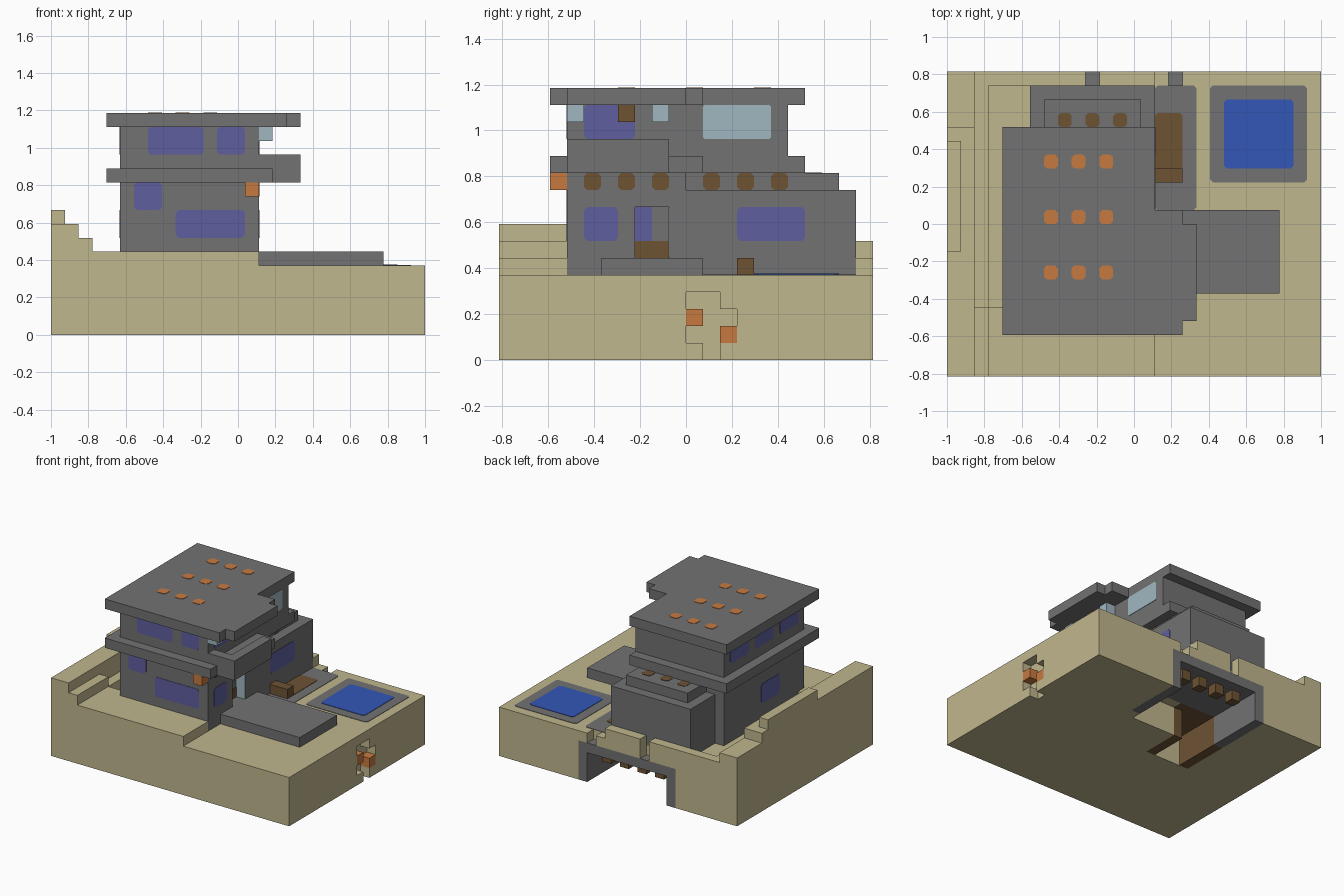
import bpy
import bmesh
from mathutils import Vector

cube = bpy.data.objects.get("Cube")
if cube:
    bpy.data.objects.remove(cube, do_unlink=True)

U = 2 / 27                       # size of one building block
NX, NY = 27, 22                  # blocks along x and y
DIRS = [Vector(d) for d in ((1, 0, 0), (-1, 0, 0), (0, 1, 0), (0, -1, 0), (0, 0, 1), (0, 0, -1))]


def material(name, code):
    """Flat material from an sRGB hex code."""
    rgb = [int(code[k:k + 2], 16) / 255 for k in (0, 2, 4)]
    col = [c / 12.92 if c < 0.04 else ((c + 0.055) / 1.055) ** 2.4 for c in rgb] + [1]
    m = bpy.data.materials.new(name)
    m.use_nodes = True
    m.diffuse_color = col
    m.node_tree.nodes["Principled BSDF"].inputs["Base Color"].default_value = col
    return m


SAND = material("sand", "c0b78e")
GRAY = material("gray_concrete", "727272")
PURPLE = material("violet_window", "5f5fa0")
GLASS = material("pale_glass", "a0b7c0")
ORANGE = material("orange_lamp", "c67a40")
BROWN = material("brown_wood", "6d5334")
BLUE = material("pool_water", "3457b8")


def point(i, j, k):
    """Block coordinates to model space."""
    return Vector(((i - NX / 2) * U, (j - NY / 2) * U, k * U))


def finish(name, bm, mat):
    mesh = bpy.data.meshes.new(name)
    bm.to_mesh(mesh)
    bm.free()
    mesh.materials.append(mat)
    bpy.context.collection.objects.link(bpy.data.objects.new(name, mesh))


cells = {}                       # block position -> part name
parts = {}                       # part name -> material


def fill(name, mat, xr, yr, zr):
    parts[name] = mat
    for i in range(*xr):
        for j in range(*yr):
            for k in range(*zr):
                cells[i, j, k] = name


def carve(xr, yr, zr):
    for i in range(*xr):
        for j in range(*yr):
            for k in range(*zr):
                cells.pop((i, j, k), None)


def build_part(name, mat):
    """Make the outer skin of all blocks of one part."""
    bm = bmesh.new()
    for cell, owner in cells.items():
        if owner != name:
            continue
        c = Vector(cell)
        for d in DIRS:
            if tuple(int(v) for v in c + d) in cells:
                continue
            a = Vector((d.y, d.z, d.x))
            b = d.cross(a)
            mid = c + Vector((0.5, 0.5, 0.5)) + d / 2
            ring = [mid + (a * s + b * t) / 2 for s, t in ((-1, -1), (1, -1), (1, 1), (-1, 1))]
            bm.faces.new([bm.verts.new(point(*p)) for p in ring])
    bmesh.ops.remove_doubles(bm, verts=bm.verts, dist=U / 50)
    bmesh.ops.dissolve_limit(bm, angle_limit=0.01, verts=bm.verts, edges=bm.edges)
    finish(name, bm, mat)


def plate(name, mat, normal, level, r0, r1, lift=0.003, cut=0.2):
    """Thin panel with clipped corners, lying on a block face."""
    n = Vector(normal)
    axis = [abs(v) for v in normal].index(1)
    others = [k for k in range(3) if k != axis]
    (a0, a1), (b0, b1) = r0, r1
    c = cut
    outline = [(a0 + c, b0), (a1 - c, b0), (a1, b0 + c), (a1, b1 - c),
               (a1 - c, b1), (a0 + c, b1), (a0, b1 - c), (a0, b0 + c)]
    bm = bmesh.new()
    verts = []
    for a, b in outline:
        p = [0, 0, 0]
        p[axis], p[others[0]], p[others[1]] = level, a, b
        verts.append(bm.verts.new(point(*p)))
    face = bm.faces.new(verts)
    solid = bmesh.ops.extrude_face_region(bm, geom=[face])
    moved = [v for v in solid["geom"] if isinstance(v, bmesh.types.BMVert)]
    bmesh.ops.translate(bm, verts=moved, vec=n * lift)
    bmesh.ops.recalc_face_normals(bm, faces=bm.faces)
    finish(name, bm, mat)


# Stepped ground
def ground_height(i, j):
    if i < 2:
        if i == 0 and 9 <= j < 17:
            return 9
        return 7 if j >= 18 and i == 0 else 8 if j < 18 else 7
    if i == 2:
        return 7 if j < 5 else 6
    if i < 15 and (j < 4 or j == 21):
        return 6
    return 6 if i < 5 and j < 5 else 5


for i in range(NX):
    for j in range(NY):
        fill("ground", SAND, (i, i + 1), (j, j + 1), (0, ground_height(i, j)))

# Garage cut under the back, open below
fill("garage_shell", GRAY, (7, 18), (16, 22), (0, 4))
fill("garage_back", BROWN, (7, 12), (11, 16), (0, 4))
carve((8, 17), (15, 22), (0, 3))
carve((8, 11), (11, 15), (0, 3))
for i in (10, 16):
    carve((i, i + 1), (21, 22), (4, 7))
for i in (9, 11, 13, 15):
    fill("garage_lamps", BROWN, (i, i + 1), (20, 21), (2, 3))

# Small side cave with lamps
carve((26, 27), (11, 13), (1, 4))
carve((26, 27), (13, 14), (2, 3))
carve((26, 27), (12, 13), (0, 1))
fill("cave_lamps", ORANGE, (26, 27), (11, 12), (2, 3))
fill("cave_lamps", ORANGE, (26, 27), (13, 14), (1, 2))

# Lower floor with back extension and door recess
fill("lower_floor", GRAY, (5, 14), (4, 17), (5, 11))
fill("lower_floor", GRAY, (14, 15), (4, 11), (5, 11))
fill("back_extension", GRAY, (6, 15), (11, 21), (5, 10))
fill("back_extension", GRAY, (7, 14), (11, 20), (10, 11))
carve((14, 15), (8, 10), (6, 9))
fill("entry_lamp", ORANGE, (14, 15), (3, 4), (10, 11))
fill("entrance_platform", GRAY, (15, 24), (6, 12), (5, 6))
fill("bench", BROWN, (15, 17), (14, 15), (5, 6))

# Upper floor between two stepped slabs
fill("upper_floor", GRAY, (5, 15), (4, 17), (12, 15))
for name, k, front in (("middle_slab", 11, 16), ("roof", 15, 17)):
    fill(name, GRAY, (4, front), (3, 4), (k, k + 1))
    fill(name, GRAY, (4, 18), (4, 10), (k, k + 1))
    fill(name, GRAY, (4, 17), (10, 12), (k, k + 1))
    fill(name, GRAY, (4, 15), (12, 18), (k, k + 1))
fill("roof", GRAY, (17, 18), (10, 11), (15, 16))
fill("balcony_parapet", GRAY, (15, 18), (4, 5), (12, 13))
fill("balcony_parapet", GRAY, (17, 18), (4, 10), (12, 13))
for j in (4, 9):
    fill("balcony_glass", GLASS, (15, 16), (j, j + 1), (14, 15))
fill("balcony_lamp", BROWN, (15, 16), (7, 8), (14, 15))

for part, mat in parts.items():
    build_part(part, mat)

# Windows
FRONT, LEFT, RIGHT, TOP = (0, -1, 0), (1, 0, 0), (-1, 0, 0), (0, 0, 1)
for xr, zr in (((7, 11), (13, 15)), ((12, 14), (13, 15)), ((6, 8), (9, 11)), ((9, 14), (7, 9))):
    plate("front_window", PURPLE, FRONT, 4, xr, zr)
for yr, zr in (((5, 8), (13, 15)), ((5, 7), (7, 9)), ((14, 18), (7, 9))):
    plate("left_window", PURPLE, LEFT, 15, yr, zr)
plate("left_glass_wall", GLASS, LEFT, 15, (12, 16), (13, 15), cut=0.1)
for yr, zr in (((5, 8), (13, 15)), ((9, 12), (13, 15)), ((13, 16), (13, 15)), ((8, 11), (7, 9))):
    plate("right_window", PURPLE, RIGHT, 5, yr, zr)

# Door recess panels
plate("door_base", BROWN, LEFT, 14, (8, 10), (6, 7), cut=0.05)
plate("door_window", PURPLE, LEFT, 14, (8, 9), (7, 9), cut=0.05)
plate("door_glass", GLASS, FRONT, 10, (14, 15), (6, 9), cut=0.05)

# Rows of small lamps
for i in (7, 9, 11):
    for j in (7, 11, 15):
        plate("roof_lamp", ORANGE, TOP, 16, (i, i + 1), (j, j + 1))
    plate("extension_lamp", BROWN, TOP, 11, (i + 1, i + 2), (18, 19))
for j in (5, 7, 9):
    plate("wall_lamp", BROWN, LEFT, 15, (j, j + 1), (10, 11))
    plate("wall_lamp", BROWN, LEFT, 14, (j + 7, j + 8), (10, 11))

# Patio and pool
plate("patio", GRAY, TOP, 5, (15, 18), (12, 21))
plate("patio_deck", BROWN, TOP, 5, (15, 17), (14, 19), lift=0.006)
plate("pool_border", GRAY, TOP, 5, (19, 26), (14, 21))
plate("pool_water", BLUE, TOP, 5, (20, 25), (15, 20), lift=0.006)
